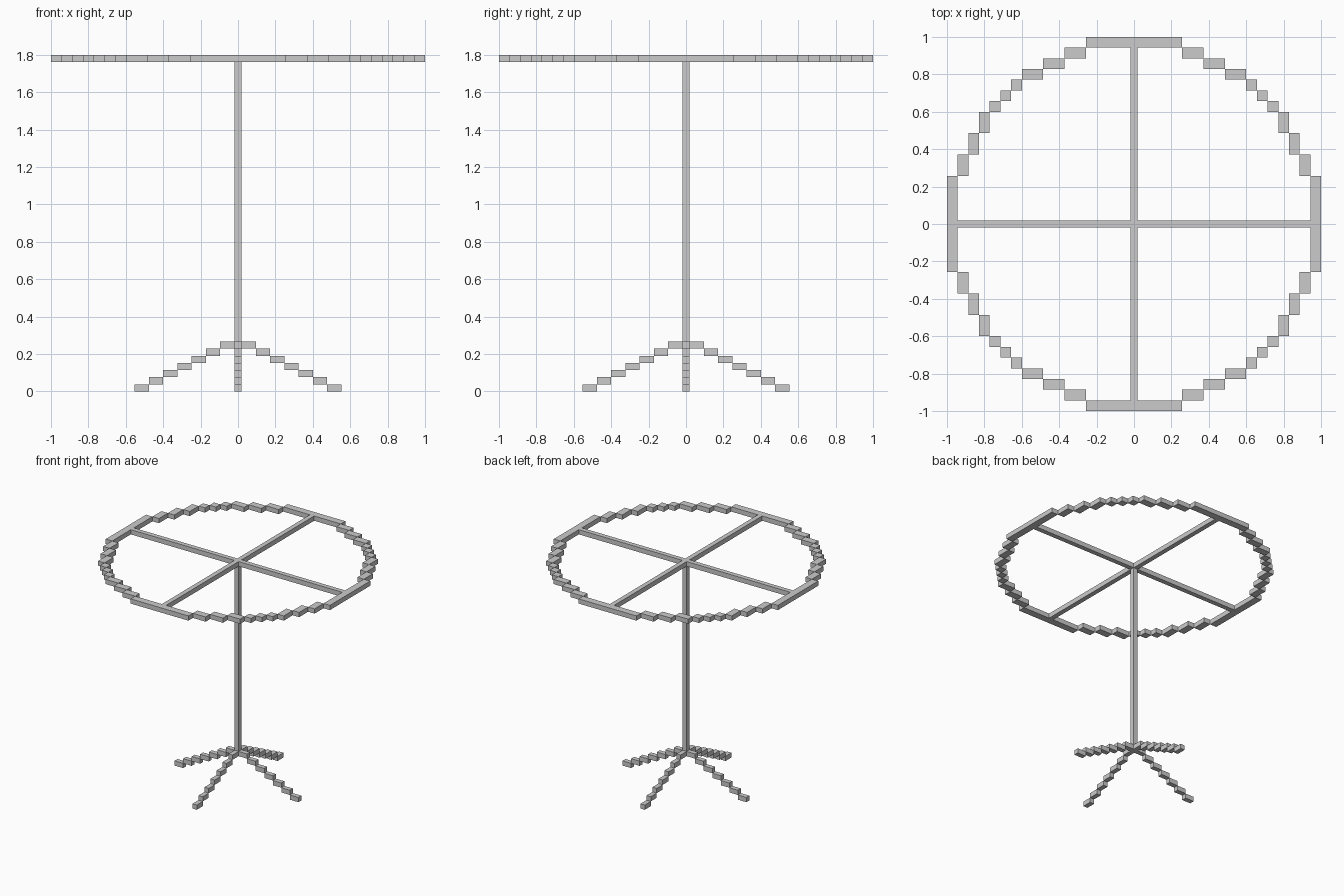
import bpy, bmesh

if "Cube" in bpy.data.objects:
    bpy.data.objects.remove(bpy.data.objects["Cube"])

U = 2 / 35            # rim cell
V = U * 2 / 3         # bar thickness
TOP = 1.798


def add_box(bm, x0, x1, y0, y1, z0, z1):
    x0, x1 = sorted((x0, x1))
    y0, y1 = sorted((y0, y1))
    vs = [bm.verts.new((x, y, z)) for z in (z0, z1)
          for x, y in ((x0, y0), (x1, y0), (x1, y1), (x0, y1))]
    for f in ((3, 2, 1, 0), (4, 5, 6, 7), (0, 1, 5, 4),
              (1, 2, 6, 5), (2, 3, 7, 6), (3, 0, 4, 7)):
        bm.faces.new([vs[i] for i in f])


def make(name, boxes):
    bm = bmesh.new()
    for b in boxes:
        add_box(bm, *b)
    me = bpy.data.meshes.new(name)
    bm.to_mesh(me)
    bm.free()
    ob = bpy.data.objects.new(name, me)
    bpy.context.collection.objects.link(ob)
    return ob


# Stepped round rim: straight side bars plus mirrored blocks per quadrant
zr = (TOP - V, TOP)
rim = []
for s in (-1, 1):
    rim.append((-4.5 * U, 4.5 * U, s * 16.5 * U, s * 17.5 * U, *zr))
    rim.append((s * 16.5 * U, s * 17.5 * U, -4.5 * U, 4.5 * U, *zr))
edges = [4.5, 6.5, 8.5, 10.5, 11.5, 12.5, 13.5, 14.5, 15.5, 16.5]
n = len(edges) - 1
for i in range(n):
    x0, x1 = edges[i] * U, edges[i + 1] * U
    y0, y1 = edges[n - 1 - i] * U, edges[n - i] * U
    for sx in (-1, 1):
        for sy in (-1, 1):
            rim.append((sx * x0, sx * x1, sy * y0, sy * y1, *zr))
make("rim", rim)

# Cross spokes, flush with the rim
h, e = V / 2, 16.5 * U
spokes = [(-h, h, -h, h, *zr)]
for s in (-1, 1):
    spokes.append((s * h, s * e, -h, h, *zr))
    spokes.append((-h, h, s * h, s * e, *zr))
make("spokes", spokes)

# Central pole
make("pole", [(-h, h, -h, h, 6 * V, TOP - V)])

# Four stair-stepped legs
for name, axis, s in (("right_leg", 0, 1), ("left_leg", 0, -1),
                      ("back_leg", 1, 1), ("front_leg", 1, -1)):
    steps = []
    for i in range(7):
        a, b = s * (h + 2 * V * i), s * (h + 2 * V * (i + 1))
        z = (6 - i) * V
        span = (a, b, -h, h) if axis == 0 else (-h, h, a, b)
        steps.append((*span, z, z + V))
    make(name, steps)
